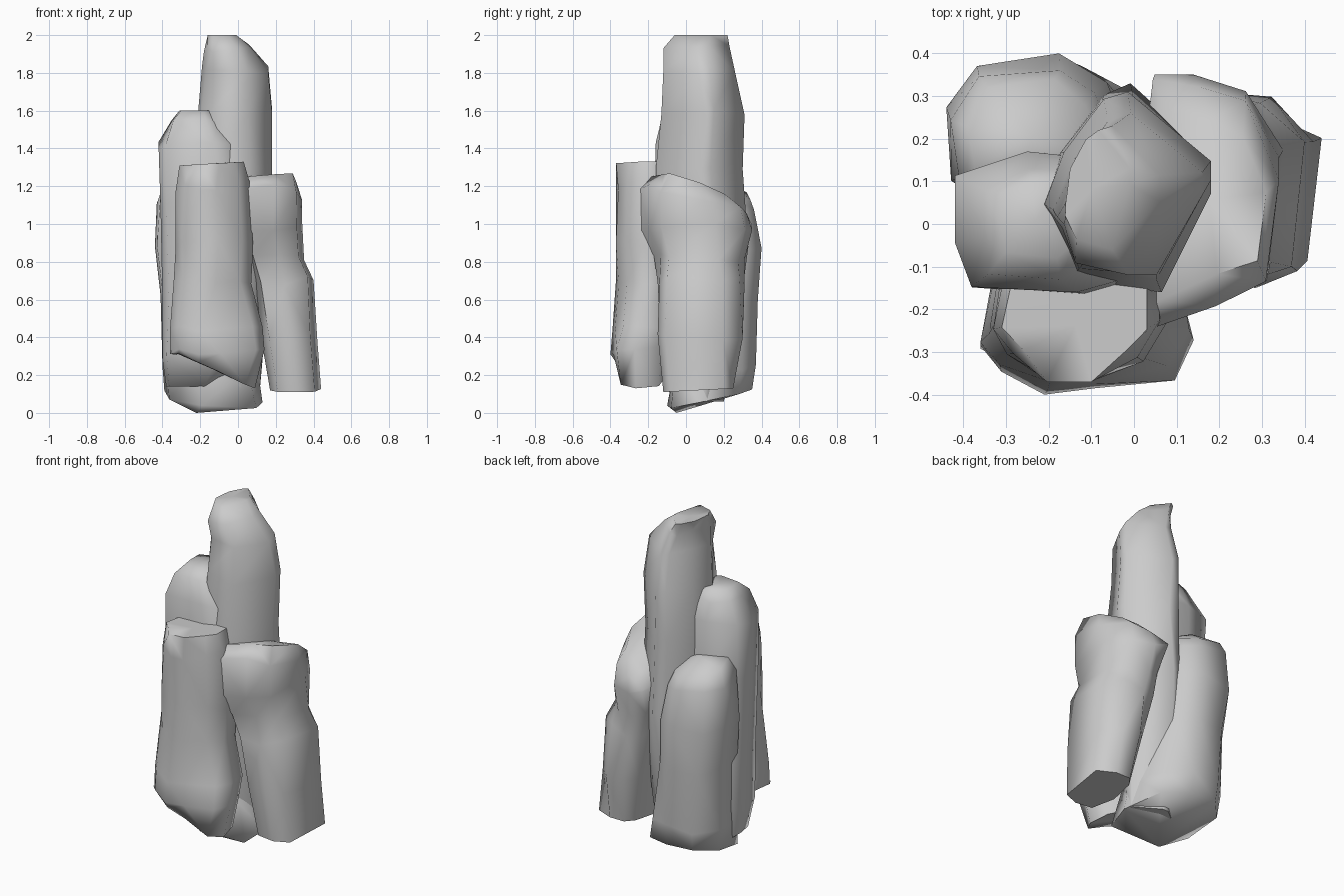
import bpy
import bmesh
import math
import random
from mathutils import Vector

cube = bpy.data.objects.get("Cube")
if cube:
    bpy.data.objects.remove(cube, do_unlink=True)

random.seed(4)

stone = bpy.data.materials.new("grey stone")
stone.use_nodes = True
colour = (0.6, 0.6, 0.6, 1)
stone.diffuse_color = colour
stone.node_tree.nodes["Principled BSDF"].inputs["Base Color"].default_value = colour


def unit_outline(points):
    """Scale an outline so that it fills the unit square."""
    xs = [p[0] for p in points]
    ys = [p[1] for p in points]
    return [((x - min(xs)) / (max(xs) - min(xs)),
             (y - min(ys)) / (max(ys) - min(ys))) for x, y in points]


def blend(first, second, t):
    """Mix two outlines that have the same number of points."""
    return [(a + (c - a) * t, b + (d - b) * t) for (a, b), (c, d) in zip(first, second)]


def rock_column(name, outline, levels, top_tilt=(0, 0), foot_tilt=(0, 0),
                foot_outline=None, foot_tip=None, dome=0.0, rough=0.012):
    """Loft an outline through levels of (z, x min, x max, y min, y max), top first."""
    bm = bmesh.new()
    rings = []
    last = len(levels) - 1
    for i, (z, x0, x1, y0, y1) in enumerate(levels):
        shape = unit_outline(blend(outline, foot_outline or outline, i / last))
        tilt = top_tilt if i < 2 else foot_tilt if i == last else (0, 0)
        ring = []
        for u, v in shape:
            x = x0 + (x1 - x0) * u
            y = y0 + (y1 - y0) * v
            # Extreme corners keep their place, the others are roughened
            if 0 < u < 1:
                x += random.uniform(-rough, rough)
            if 0 < v < 1:
                y += random.uniform(-rough, rough)
            z_move = tilt[0] * (u - 0.5) + tilt[1] * (v - 0.5)
            if 0 < i < last:
                z_move += random.uniform(-rough, rough) * 2
            ring.append(bm.verts.new((x, y, z + z_move)))
        rings.append(ring)
    count = len(outline)
    for upper, lower in zip(rings, rings[1:]):
        for k in range(count):
            n = (k + 1) % count
            bm.faces.new((upper[k], upper[n], lower[n], lower[k]))
    # Close both ends with a fan: a low dome above, a flat end or a tip below
    top = sum((v.co for v in rings[0]), Vector()) / count + Vector((0, 0, dome))
    foot = foot_tip or sum((v.co for v in rings[-1]), Vector()) / count
    for ring, point in ((rings[0], top), (rings[-1], foot)):
        centre = bm.verts.new(point)
        for k in range(count):
            bm.faces.new((ring[k], ring[(k + 1) % count], centre))
    bmesh.ops.triangulate(bm, faces=bm.faces[:], quad_method='SHORT_EDGE')
    bmesh.ops.recalc_face_normals(bm, faces=bm.faces[:])

    mesh = bpy.data.meshes.new(name)
    bm.to_mesh(mesh)
    bm.free()
    mesh.materials.append(stone)
    obj = bpy.data.objects.new(name, mesh)
    bpy.context.collection.objects.link(obj)
    bpy.ops.object.select_all(action='DESELECT')
    obj.select_set(True)
    bpy.context.view_layer.objects.active = obj
    bpy.ops.object.shade_smooth_by_angle(angle=math.radians(75))


# Tall central spire
rock_column(
    "central_spire",
    [(-.2, .05), (-.15, .18), (-.06, .31), (0, .33), (.18, .16),
     (.18, .1), (.06, -.15), (-.12, -.11), (-.19, 0)],
    [(2, -.16, -.01, -.06, .22),
     (1.93, -.18, .06, -.12, .23),
     (1.82, -.19, .16, -.12, .26),
     (1.6, -.21, .18, -.13, .31),
     (1.3, -.22, .18, -.16, .3),
     (.9, -.2, .18, -.15, .33),
     (.3, -.25, .13, -.1, .25),
     (.06, -.2, .11, -.06, .2)])

# Broad slab at the front, its upper corners cut back
rock_column(
    "front_slab",
    [(-.34, -.2), (-.29, -.29), (-.2, -.37), (-.1, -.37), (0, -.28),
     (.07, -.2), (.07, -.05), (-.1, 0), (-.32, -.05)],
    [(1.32, -.31, .03, -.37, -.08),
     (1.2, -.33, .06, -.37, -.06),
     (.9, -.33, .08, -.37, -.05),
     (.7, -.34, .07, -.37, -.05),
     (.45, -.36, .13, -.39, -.04),
     (.33, -.36, .14, -.4, -.05),
     (.23, -.36, .09, -.37, -.08)],
    top_tilt=(.02, 0), foot_tilt=(-.2, 0),
    foot_outline=[(-.36, -.27), (-.32, -.33), (-.2, -.39), (-.08, -.38), (.1, -.36),
                  (.15, -.25), (.12, -.1), (-.1, 0), (-.32, -.05)])

# Leaning block on the left side, its top falling towards the back
rock_column(
    "left_block",
    [(.34, .08), (.27, .25), (.18, .3), (.07, .33), (.03, .05),
     (.04, -.25), (.2, -.18), (.31, -.12)],
    [(1.2, .05, .31, -.18, .26),
     (1.12, .01, .34, -.25, .34),
     (.98, .02, .34, -.25, .35),
     (.82, .05, .35, -.17, .31),
     (.7, .08, .4, -.15, .31),
     (.4, .12, .42, -.15, .3),
     (.12, .17, .44, -.12, .25)],
    top_tilt=(.06, -.16), foot_tilt=(0, .02), dome=.02,
    foot_outline=[(.44, .2), (.33, .26), (.22, .26), (.17, .2), (.15, .05),
                  (.19, -.1), (.3, -.12), (.4, -.08)])

# Shoulder column on the right side, running across the front of the spire
rock_column(
    "right_shoulder",
    [(-.41, .1), (-.41, -.05), (-.38, -.16), (-.12, -.17), (0, -.12),
     (-.03, .15), (-.25, .17)],
    [(1.6, -.31, -.14, -.08, .1),
     (1.55, -.35, -.1, -.13, .13),
     (1.42, -.42, 0, -.16, .17),
     (1.1, -.41, .04, -.17, .17),
     (.6, -.4, .03, -.16, .2),
     (.3, -.4, 0, -.14, .2),
     (.14, -.38, -.1, -.08, .15)])

# Wide block at the back, its underside falling to a point
rock_column(
    "back_block",
    [(-.44, .22), (-.36, .36), (-.15, .4), (-.05, .32), (0, .12),
     (-.1, .03), (-.3, .03), (-.42, .08)],
    [(1.18, -.39, -.07, .1, .34),
     (1.1, -.43, -.03, .06, .36),
     (.87, -.44, .01, .04, .4),
     (.6, -.41, .04, 0, .38),
     (.25, -.4, .1, -.06, .37),
     (.08, -.39, .13, -.1, .35)],
    top_tilt=(-.06, -.08), foot_tilt=(-.03, .09), dome=.05,
    foot_outline=[(-.4, .25), (-.3, .36), (-.12, .36), (.03, .28), (.13, .08),
                  (.1, -.08), (-.2, -.1), (-.37, .02)],
    foot_tip=Vector((-.22, -.05, 0)))
